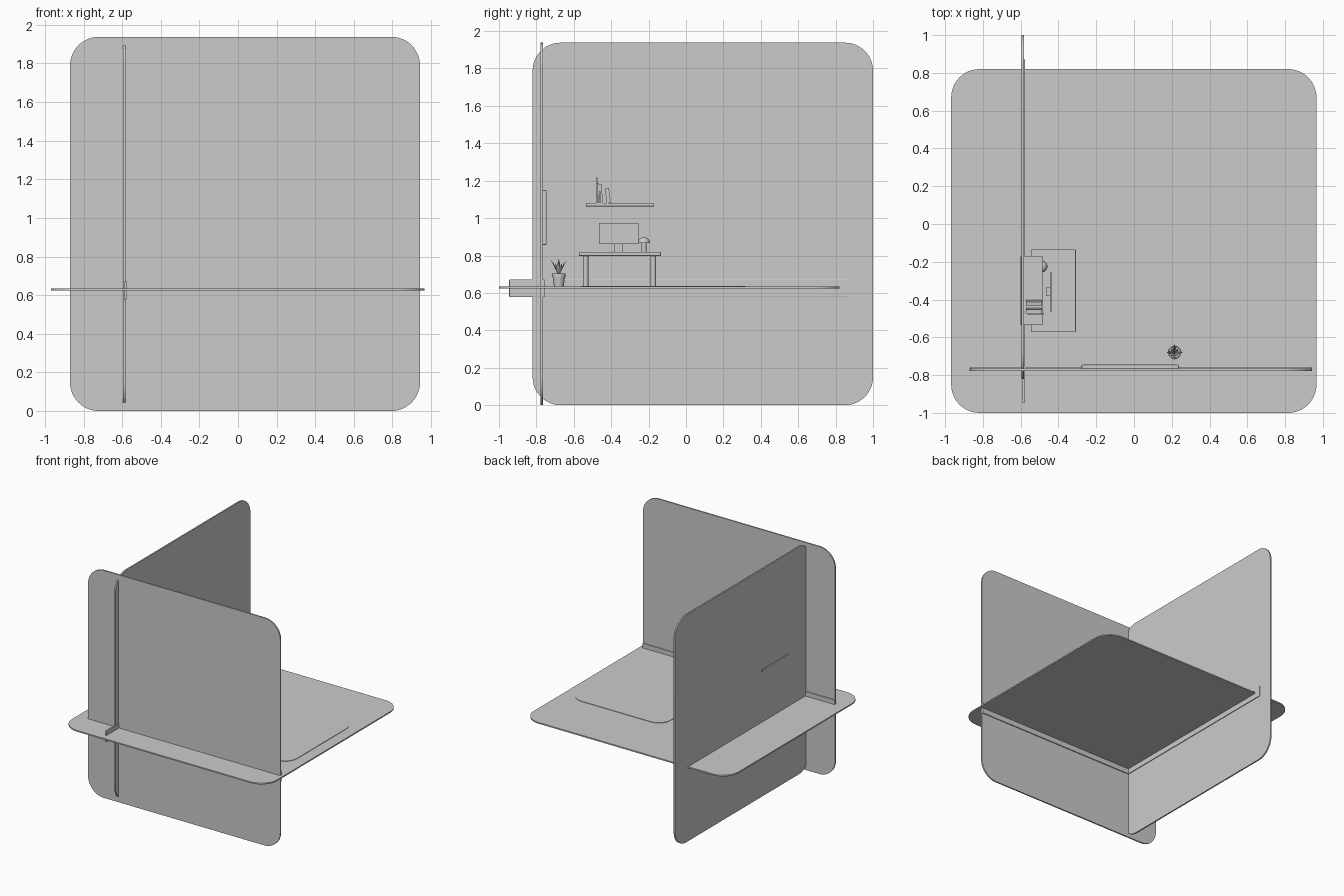
import bpy, bmesh, math
from mathutils import Matrix, Vector

if "Cube" in bpy.data.objects:
    bpy.data.objects.remove(bpy.data.objects["Cube"])

FLOOR_TOP = 0.634


def finish(name, bm, smooth=False):
    bmesh.ops.recalc_face_normals(bm, faces=bm.faces)
    me = bpy.data.meshes.new(name)
    bm.to_mesh(me)
    bm.free()
    ob = bpy.data.objects.new(name, me)
    bpy.context.collection.objects.link(ob)
    if smooth:
        bpy.context.view_layer.objects.active = ob
        ob.select_set(True)
        bpy.ops.object.shade_smooth_by_angle(angle=math.radians(35))
        ob.select_set(False)
    return ob


def plate(name, axis, lo, hi, radius, steps=12):
    """Rounded slab between corners lo and hi, thin along axis."""
    u, v = [i for i in range(3) if i != axis]
    bm = bmesh.new()
    verts = []
    corners = ((hi[u], hi[v], -1, -1), (lo[u], hi[v], 1, -1),
               (lo[u], lo[v], 1, 1), (hi[u], lo[v], -1, 1))
    for k, (a, b, sa, sb) in enumerate(corners):
        for i in range(steps + 1):
            t = math.pi / 2 * (k + i / steps)
            p = [0, 0, 0]
            p[axis] = lo[axis]
            p[u] = a + sa * radius + radius * math.cos(t)
            p[v] = b + sb * radius + radius * math.sin(t)
            verts.append(bm.verts.new(p))
    face = bm.faces.new(verts)
    ext = bmesh.ops.extrude_face_region(bm, geom=[face])
    move = Vector((0, 0, 0))
    move[axis] = hi[axis] - lo[axis]
    bmesh.ops.translate(bm, vec=move, verts=[g for g in ext["geom"]
                                             if isinstance(g, bmesh.types.BMVert)])
    return finish(name, bm, True)


def box(name, lo, hi, tilt=0.0, bevel=0.0):
    """Box between corners; tilt leans it about x around its lower edge."""
    bm = bmesh.new()
    bmesh.ops.create_cube(bm, size=1)
    lo, hi = Vector(lo), Vector(hi)
    bmesh.ops.scale(bm, vec=hi - lo, verts=bm.verts)
    bmesh.ops.translate(bm, vec=(lo + hi) / 2, verts=bm.verts)
    if bevel:
        bmesh.ops.bevel(bm, geom=bm.edges[:], offset=bevel, segments=2,
                        profile=0.5, affect='EDGES')
    if tilt:
        bmesh.ops.rotate(bm, cent=lo, verts=bm.verts,
                         matrix=Matrix.Rotation(tilt, 3, 'X'))
    return finish(name, bm)


def lathe(name, centre, profile, sides=24):
    """Turned part from (radius, z) points, starting and ending on the axis."""
    bm = bmesh.new()
    vs = [bm.verts.new((r, 0, z)) for r, z in profile]
    es = [bm.edges.new(p) for p in zip(vs, vs[1:])]
    bmesh.ops.spin(bm, geom=vs + es, cent=(0, 0, 0), axis=(0, 0, 1),
                   angle=2 * math.pi, steps=sides)
    bmesh.ops.remove_doubles(bm, verts=bm.verts, dist=1e-5)
    bmesh.ops.translate(bm, vec=centre, verts=bm.verts)
    return finish(name, bm, True)


def leaf(name, base, lean, turn, height):
    """Spiky four-sided leaf curving outwards."""
    bm = bmesh.new()
    rings = []
    for t, w in ((0, .007), (.35, .010), (.7, .007), (1, .0005)):
        x, z = lean * t ** 1.4, height * t
        rings.append([bm.verts.new(p) for p in ((x + w * .5, 0, z), (x, w, z),
                                                (x - w * .5, 0, z), (x, -w, z))])
    for a, b in zip(rings, rings[1:]):
        for i in range(4):
            bm.faces.new((a[i], a[(i + 1) % 4], b[(i + 1) % 4], b[i]))
    bm.faces.new(rings[0])
    bm.faces.new(rings[-1])
    bmesh.ops.rotate(bm, cent=(0, 0, 0), verts=bm.verts,
                     matrix=Matrix.Rotation(turn, 3, 'Z'))
    bmesh.ops.translate(bm, vec=base, verts=bm.verts)
    return finish(name, bm)


# Three interlocking plates
plate("front_wall", 1, (-0.87, -0.777, 0), (0.943, -0.765, 1.938), 0.15)
plate("side_wall", 0, (-0.595, -0.82, 0), (-0.583, 1.0, 1.938), 0.15)
plate("floor", 2, (-0.968, -1.0, 0.623), (0.966, 0.82, FLOOR_TOP), 0.15)

# Skirting boards
box("front_skirting", (-0.868, -0.768, 0.578), (0.942, -0.757, 0.672), bevel=0.002)
box("side_skirting", (-0.59, -0.945, 0.578), (-0.577, 0.87, 0.672), bevel=0.002)

# Rug
plate("rug", 2, (0, -0.56, FLOOR_TOP - 0.002), (0.872, 0.318, FLOOR_TOP + 0.004), 0.11)

# Picture on the front wall
box("wall_picture", (-0.278, -0.768, 0.857), (0.237, -0.745, 1.15), bevel=0.006)

# Desk
box("desk_top", (-0.545, -0.572, 0.798), (-0.308, -0.135, 0.819), bevel=0.003)
for i, x in enumerate((-0.525, -0.328)):
    for j, y in enumerate((-0.537, -0.175)):
        lathe(f"desk_leg_{i}{j}", (x, y, 0),
              [(0, FLOOR_TOP - .002), (.015, FLOOR_TOP - .002), (.015, .8), (0, .8)], 16)

# Monitor
box("monitor_screen", (-0.446, -0.464, 0.861), (-0.436, -0.255, 0.973))
box("monitor_stand", (-0.466, -0.381, 0.817), (-0.446, -0.336, 0.915))

# Desk lamp
lathe("lamp_stem", (-0.49, -0.225, 0), [(0, .817), (.014, .817), (.014, .868), (0, .868)])
dome = [(.032 * math.cos(a), .866 + .032 * math.sin(a))
        for a in (math.pi / 2 * i / 8 for i in range(8))]
lathe("lamp_shade", (-0.49, -0.225, 0), [(0, .866)] + dome + [(0, .898)])

# Shelf with books
box("shelf", (-0.6, -0.535, 1.063), (-0.485, -0.17, 1.081), bevel=0.002)
books = ((-0.482, 0.009, 0.135, -0.477, 0), (-0.470, 0.010, 0.106, -0.49, 0.04),
         (-0.456, 0.012, 0.100, -0.488, 0.08), (-0.424, 0.022, 0.077, -0.486, 0.13))
for i, (y, w, h, x, tilt) in enumerate(books):
    box(f"book_{i}", (x - 0.085, y, 1.081), (x, y + w, 1.081 + h), tilt)

# Potted plant
px, py = 0.215, -0.68
lathe("plant_pot", (px, py, 0),
      [(0, .633), (.026, .633), (.033, .686), (.036, .686), (.036, .703),
       (.030, .703), (.029, .695), (0, .695)])
for i in range(8):
    outer = i % 2 == 0
    leaf(f"leaf_{i}", (px, py, 0.69), 0.042 if outer else 0.026,
         math.pi / 4 * i, 0.085 if outer else 0.07)
leaf("leaf_middle", (px, py, 0.69), 0.0, 0, 0.092)
